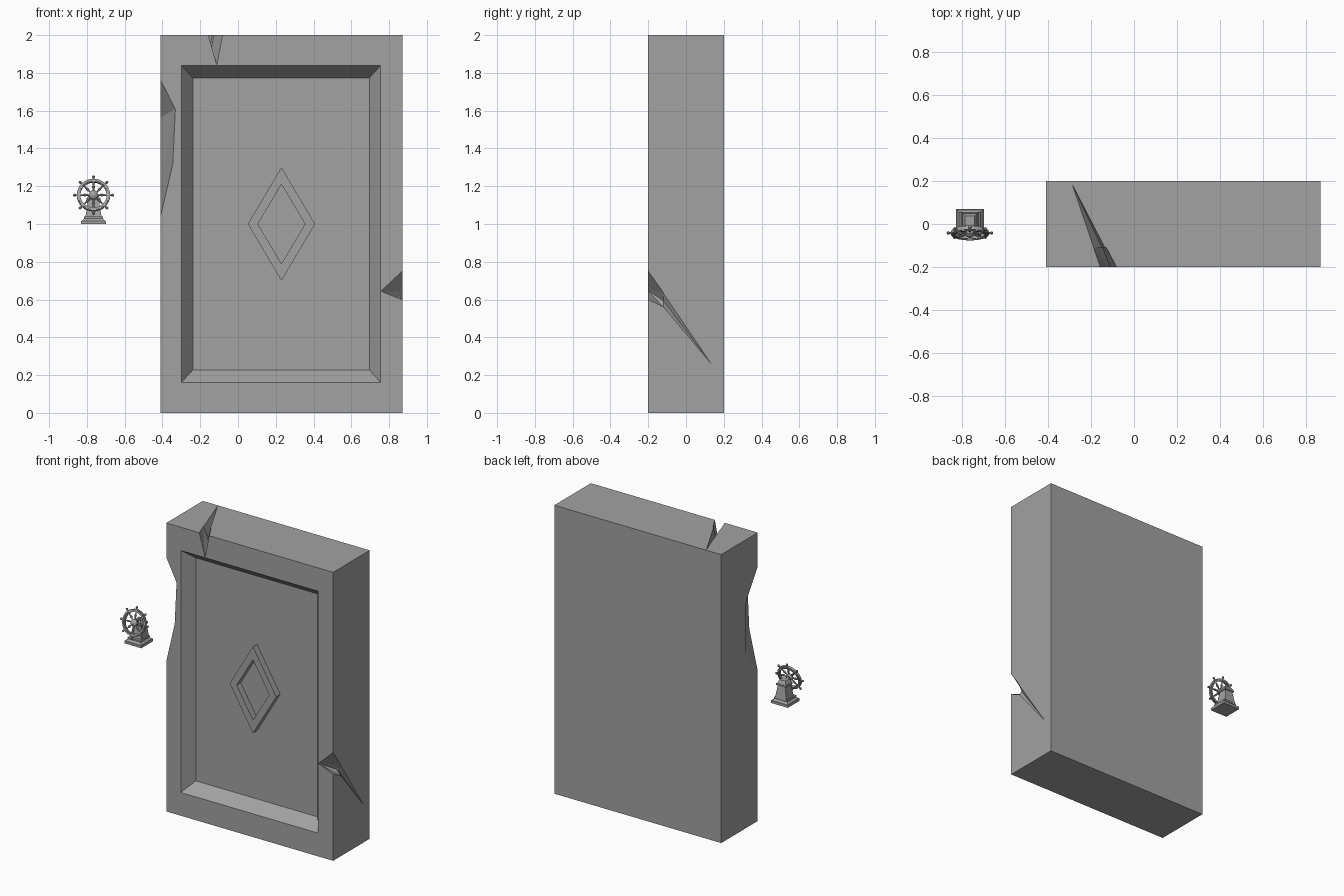
import bpy, bmesh
from math import pi, cos, sin, radians
from mathutils import Matrix, Vector

cube = bpy.data.objects.get("Cube")
if cube:
    bpy.data.objects.remove(cube, do_unlink=True)

stone = bpy.data.materials.new("grey stone")
stone.use_nodes = True
colour = (0.36, 0.36, 0.36, 1)
stone.diffuse_color = colour
stone.node_tree.nodes["Principled BSDF"].inputs["Base Color"].default_value = colour


def make(name, bm, matrix=Matrix()):
    bmesh.ops.recalc_face_normals(bm, faces=bm.faces)
    mesh = bpy.data.meshes.new(name)
    bm.to_mesh(mesh)
    bm.free()
    mesh.materials.append(stone)
    mesh.transform(matrix)
    ob = bpy.data.objects.new(name, mesh)
    bpy.context.collection.objects.link(ob)
    return ob


def hull(name, points):
    bm = bmesh.new()
    for p in points:
        bm.verts.new(p)
    res = bmesh.ops.convex_hull(bm, input=bm.verts)
    junk = {g for g in res["geom_interior"] + res["geom_unused"] if isinstance(g, bmesh.types.BMVert)}
    bmesh.ops.delete(bm, geom=list(junk), context="VERTS")
    bmesh.ops.dissolve_limit(bm, angle_limit=0.01, verts=bm.verts, edges=bm.edges)
    return make(name, bm)


def rect(x, z, hx, hz, y):
    return [(x + a * hx, y, z + b * hz) for a in (-1, 1) for b in (-1, 1)]


def diamond(x, z, hx, hz, y):
    return [(x - hx, y, z), (x, y, z + hz), (x + hx, y, z), (x, y, z - hz)]


def cut(ob, cutter):
    cutter.hide_render = True
    mod = ob.modifiers.new("cut", "BOOLEAN")
    mod.operation, mod.solver, mod.object = "DIFFERENCE", "EXACT", cutter
    bpy.context.view_layer.objects.active = ob
    bpy.ops.object.modifier_apply(modifier=mod.name)
    bpy.data.objects.remove(cutter, do_unlink=True)


# Door slab with a bevelled panel recess
slab = hull("door_slab", rect(0.23, 1, 0.64, 1, -0.2) + rect(0.23, 1, 0.64, 1, 0.2))
cut(slab, hull("panel_cutter", rect(0.228, 1, 0.542, 0.855, -0.22) + rect(0.228, 1, 0.467, 0.773, -0.12)))

# Crack over the top edge: a wide notch, then a shallow split
cut(slab, hull("top_notch", [(-0.157, -0.205, 2.005), (-0.078, -0.205, 2.005), (-0.11, -0.205, 1.84),
                             (-0.19, -0.11, 2.005), (-0.128, -0.11, 2.005), (-0.145, -0.11, 1.9)]))
cut(slab, hull("top_split", [(-0.186, -0.12, 2.003), (-0.13, -0.12, 2.003), (-0.145, -0.12, 1.93),
                             (-0.295, 0.2, 2.003)]))

# Crack over the left edge
cut(slab, hull("side_notch", [(0.755, -0.203, 0.647), (0.873, -0.203, 0.758), (0.873, -0.203, 0.6),
                              (0.835, -0.12, 0.595), (0.873, -0.12, 0.64), (0.873, -0.12, 0.56)]))
cut(slab, hull("side_split", [(0.85, -0.125, 0.6), (0.872, -0.125, 0.645), (0.872, -0.125, 0.565),
                              (0.872, 0.16, 0.225)]))

# Chipped right edge
cut(slab, hull("edge_chip", [(-0.414, -0.203, 1.775), (-0.33, -0.203, 1.61), (-0.344, -0.203, 1.32),
                             (-0.414, -0.203, 1.02), (-0.414, -0.06, 1.56), (-0.414, -0.06, 1.18)]))

# Raised diamond ring on the panel
ring = hull("diamond_ring", diamond(0.23, 1, 0.178, 0.3, -0.165) + diamond(0.23, 1, 0.178, 0.3, -0.118))
cut(ring, hull("diamond_cutter", diamond(0.23, 1, 0.125, 0.21, -0.2) + diamond(0.23, 1, 0.125, 0.21, -0.1)))


def lathe(name, profile, matrix, steps=16, closed=False):
    """Turn a (radius, height) profile about z, then place it."""
    bm = bmesh.new()
    verts = [bm.verts.new((r, 0, h)) for r, h in profile]
    pairs = list(zip(verts, verts[1:] + verts[:1]))
    edges = [bm.edges.new(p) for p in (pairs if closed else pairs[:-1])]
    bmesh.ops.spin(bm, geom=verts + edges, cent=(0, 0, 0), axis=(0, 0, 1), angle=2 * pi, steps=steps)
    bmesh.ops.remove_doubles(bm, verts=bm.verts, dist=0.0002)
    ob = make(name, bm, matrix)
    bpy.ops.object.select_all(action="DESELECT")
    ob.select_set(True)
    bpy.context.view_layer.objects.active = ob
    bpy.ops.object.shade_smooth_by_angle(angle=radians(35))
    return ob


# Small pedestal: stepped plinth, tapered post and cap
WX = -0.765


def tier(name, y, half_low, half_top, z0, z1):
    pts = [(WX + a * h, y + b * h, z) for h, z in ((half_low, z0), (half_top, z1))
           for a in (-1, 1) for b in (-1, 1)]
    hull(name, pts)


tier("plinth_base", 0.005, 0.065, 0.065, 1.0, 1.017)
tier("plinth_slope", 0.005, 0.06, 0.048, 1.017, 1.03)
tier("plinth_step", 0.005, 0.05, 0.05, 1.03, 1.04)
tier("post", 0.015, 0.042, 0.029, 1.04, 1.125)
tier("post_cap", 0.015, 0.037, 0.037, 1.125, 1.137)
tier("post_top", 0.015, 0.034, 0.022, 1.137, 1.16)

# Wheel, tilted back on its axle
wheel = Matrix.Translation((WX, -0.042, 1.153)) @ Matrix.Rotation(radians(90 - 16), 4, "X")
lathe("wheel_rim", [(0.07, -0.008), (0.088, -0.008), (0.088, 0.008), (0.07, 0.008)], wheel, 32, True)
lathe("wheel_band", [(0.075, -0.012), (0.083, -0.012), (0.083, 0.012), (0.075, 0.012)], wheel, 32, True)
lathe("wheel_hub", [(0, -0.014), (0.02, -0.014), (0.024, -0.008), (0.024, 0.008), (0.018, 0.014),
                    (0.01, 0.02), (0, 0.022)], wheel)
lathe("axle", [(0, -0.06), (0.012, -0.06), (0.012, 0), (0, 0)], wheel, 12)

# Turned spokes with handles
spoke = [(0.004, 0.015), (0.004, 0.03), (0.008, 0.045), (0.004, 0.06), (0.005, 0.086),
         (0.004, 0.09), (0.008, 0.1), (0.006, 0.106), (0, 0.109)]
for i in range(8):
    turn = Matrix.Rotation(i * pi / 4, 4, "Z") @ Matrix.Rotation(pi / 2, 4, "Y")
    lathe(f"spoke_{i + 1}", spoke, wheel @ turn, 8)
